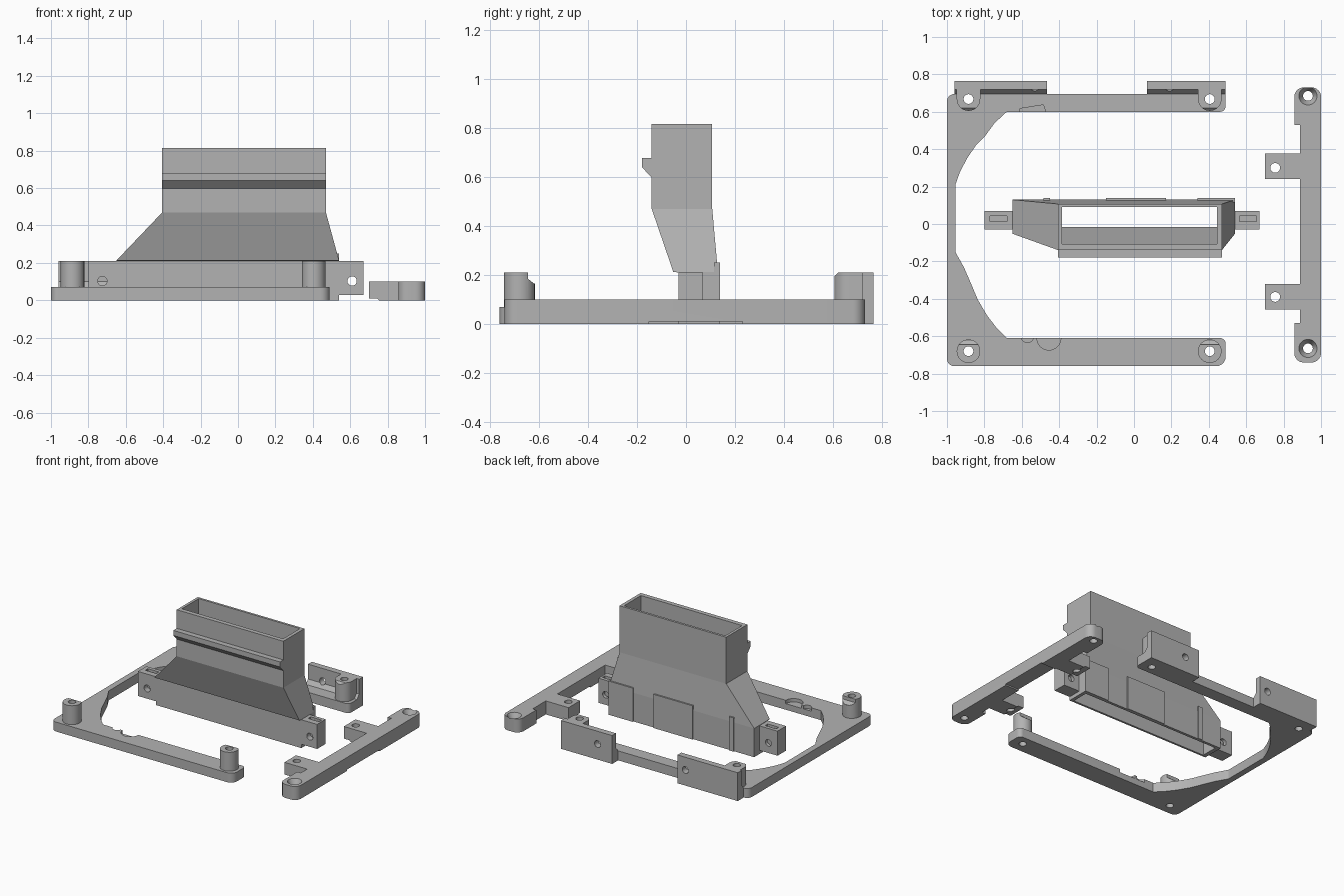
import bpy, bmesh, math
from mathutils import Vector

if "Cube" in bpy.data.objects:
    bpy.data.objects.remove(bpy.data.objects["Cube"])

grey = bpy.data.materials.new("plain grey")
grey.diffuse_color = (0.45, 0.45, 0.45, 1)
grey.use_nodes = True
grey.node_tree.nodes["Principled BSDF"].inputs["Base Color"].default_value = grey.diffuse_color


def make(name, bm):
    bmesh.ops.recalc_face_normals(bm, faces=bm.faces[:])
    me = bpy.data.meshes.new(name)
    bm.to_mesh(me)
    bm.free()
    me.materials.append(grey)
    ob = bpy.data.objects.new(name, me)
    bpy.context.collection.objects.link(ob)
    return ob


def prism(name, pts, lo, hi, axis="z"):
    """Extrude an outline along z (points x,y), x (points y,z) or y (points x,z)."""
    place = {"z": lambda a, b, h: (a, b, h), "x": lambda a, b, h: (h, a, b),
             "y": lambda a, b, h: (a, h, b)}[axis]
    bm = bmesh.new()
    low = [bm.verts.new(place(a, b, lo)) for a, b in pts]
    top = [bm.verts.new(place(a, b, hi)) for a, b in pts]
    bm.faces.new(low)
    bm.faces.new(top)
    for i in range(len(pts)):
        j = (i + 1) % len(pts)
        bm.faces.new((low[i], low[j], top[j], top[i]))
    return make(name, bm)


def box(name, x0, x1, y0, y1, z0, z1):
    return prism(name, [(x0, y0), (x1, y0), (x1, y1), (x0, y1)], z0, z1)


def rod(name, a, b, r, lo, hi, axis="z", n=32):
    ring = [(a + r * math.cos(2 * math.pi * i / n), b + r * math.sin(2 * math.pi * i / n))
            for i in range(n)]
    return prism(name, ring, lo, hi, axis)


def rounded(pts):
    """Outline of (x, y, radius) with rounded corners."""
    out = []
    for i, (x, y, r) in enumerate(pts):
        p = Vector((x, y))
        if r == 0:
            out.append((x, y))
            continue
        a = p + (Vector(pts[i - 1][:2]) - p).normalized() * r
        b = p + (Vector(pts[(i + 1) % len(pts)][:2]) - p).normalized() * r
        c = a + b - p
        for k in range(9):
            t = k / 8 * math.pi / 2
            q = c + (a - c) * math.cos(t) + (b - c) * math.sin(t)
            out.append((q.x, q.y))
    return out


def combine(ob, others, op):
    for o in others:
        m = ob.modifiers.new("join", "BOOLEAN")
        m.operation, m.solver, m.object = op, "EXACT", o
        bpy.context.view_layer.objects.active = ob
        bpy.ops.object.modifier_apply(modifier=m.name)
        bpy.data.objects.remove(o)


def finish(ob):
    bpy.ops.object.select_all(action="DESELECT")
    ob.select_set(True)
    bpy.context.view_layer.objects.active = ob
    bpy.ops.object.shade_smooth_by_angle(angle=math.radians(25))


# C-shaped base frame
frame = prism("base_frame", rounded([
    (-1, -0.76, 0.04), (0.49, -0.76, 0.05), (0.49, -0.61, 0.03), (-0.68, -0.61, 0),
    (-0.735, -0.555, 0), (-0.785, -0.49, 0), (-0.835, -0.405, 0), (-0.875, -0.31, 0),
    (-0.91, -0.23, 0), (-0.955, -0.15, 0), (-0.955, 0.21, 0), (-0.93, 0.28, 0),
    (-0.89, 0.355, 0), (-0.845, 0.42, 0), (-0.80, 0.465, 0), (-0.745, 0.54, 0),
    (-0.68, 0.60, 0), (0.49, 0.60, 0.03), (0.49, 0.695, 0), (-1, 0.695, 0.04)]), 0, 0.07)

# Back plates with a sloped foot, and the corner posts
adds = []
for x0, x1 in ((-0.96, -0.465), (0.07, 0.49)):
    adds.append(prism("plate", [(0.68, 0), (0.765, 0), (0.765, 0.21), (0.72, 0.21),
                                (0.72, 0.10), (0.69, 0.065)], x0, x1, "x"))
for x in (-0.885, 0.405):
    front_post = rod("post", x, -0.68, 0.063, 0.03, 0.21)
    combine(front_post, [prism("notch", [(-0.645, 0.3), (-0.645, 0.185), (-0.62, 0.165),
                                         (-0.5, 0.165), (-0.5, 0.3)], x - 0.1, x + 0.1, "x")],
            "DIFFERENCE")
    back_post = rod("post", x, 0.668, 0.063, 0.03, 0.21)
    combine(back_post, [box("web", x - 0.063, x + 0.063, 0.668, 0.74, 0.03, 0.21)], "UNION")
    combine(back_post, [prism("chamfer", [(0.59, 0.18), (0.63, 0.22), (0.59, 0.22)],
                              x - 0.1, x + 0.1, "x")], "DIFFERENCE")
    adds += [front_post, back_post]
combine(frame, adds, "UNION")

# Screw holes and shallow recesses in the frame
cuts = [rod("hole", x, y, 0.026, -0.1, 0.3) for x in (-0.885, 0.405) for y in (-0.68, 0.668)]
cuts += [rod("hole", x, 0.115, 0.025, 0.6, 0.9, "y") for x in (-0.53, 0.19)]
cuts += [rod("recess", -0.455, -0.61, 0.064, 0.045, 0.1),
         rod("recess", -0.57, -0.60, 0.034, 0.045, 0.1),
         prism("recess", [(-0.61, 0.58), (-0.61, 0.617), (-0.485, 0.637), (-0.465, 0.58)],
               0.045, 0.1)]
combine(frame, cuts, "DIFFERENCE")
finish(frame)

# Separate side bracket with two tabs
bracket = prism("side_bracket", rounded([
    (1, -0.74, 0.05), (1, 0.73, 0.05), (0.857, 0.73, 0.05), (0.857, 0.53, 0),
    (0.887, 0.53, 0), (0.887, -0.53, 0), (0.857, -0.53, 0), (0.857, -0.74, 0.05)]), 0, 0.1)
combine(bracket, [prism("tab", [(0.70, 0.01), (0.745, 0.01), (0.755, 0), (0.9, 0),
                                (0.9, 0.1), (0.70, 0.1)], y - 0.068, y + 0.068, "y")
                  for y in (0.308, -0.388)], "UNION")
cuts = [rod("hole", 0.755, y, 0.026, -0.1, 0.2) for y in (0.30, -0.39)]
cuts.append(box("relief", 0.8, 1.1, -0.15, 0.23, -0.1, 0.01))
for y in (0.685, -0.665):
    cuts.append(rod("hole", 0.93, y, 0.026, -0.1, 0.2))
    bm = bmesh.new()
    bmesh.ops.create_cone(bm, cap_ends=True, segments=32, radius1=0.02, radius2=0.05, depth=0.06)
    bmesh.ops.translate(bm, vec=(0.93, y, 0.073), verts=bm.verts[:])
    cuts.append(make("countersink", bm))
combine(bracket, cuts, "DIFFERENCE")
finish(bracket)

# Hollow duct: rectangular rings (x0, x1, y0, y1, z) up the outside, then down the inside
rings = [(-0.65, 0.54, -0.03, 0.13, 0), (-0.65, 0.54, -0.03, 0.13, 0.21),
         (-0.65, 0.54, -0.052, 0.13, 0.213), (-0.405, 0.47, -0.14, 0.107, 0.47),
         (-0.405, 0.47, -0.14, 0.107, 0.815), (-0.385, 0.445, -0.107, 0.09, 0.815),
         (-0.385, 0.445, -0.107, 0.09, 0.47), (-0.62, 0.515, -0.015, 0.11, 0.21),
         (-0.62, 0.515, -0.015, 0.11, 0)]
bm = bmesh.new()
loops = [[bm.verts.new(p) for p in ((a, c, z), (b, c, z), (b, d, z), (a, d, z))]
         for a, b, c, d, z in rings]
for i in range(len(loops)):
    lo, hi = loops[i - 1], loops[i]
    for k in range(4):
        j = (k + 1) % 4
        bm.faces.new((lo[k], lo[j], hi[j], hi[k]))
make("duct", bm)

# Clip rail on the front of the duct
prism("clip_rail", [(-0.138, 0.595), (-0.18, 0.64), (-0.18, 0.677), (-0.138, 0.677)],
      -0.405, 0.47, "x")

# Raised pads on the back of the duct
for name, x0, x1 in (("back_pad_middle", -0.15, 0.17), ("back_pad_side", 0.34, 0.54),
                     ("back_rib", -0.485, -0.45)):
    box(name, x0, x1, 0.115, 0.138, 0.0, 0.25)

# Mounting ears with a nut slot and a screw hole
for name, x0, x1, cx in (("left_ear", -0.80, -0.645, -0.725), ("right_ear", 0.535, 0.67, 0.61)):
    ear = box(name, x0, x1, -0.03, 0.07, 0.028, 0.21)
    combine(ear, [rod("hole", cx, 0.103, 0.025, -0.2, 0.2, "y"),
                  box("slot", cx - 0.045, cx + 0.045, 0.014, 0.044, 0.06, 0.3)], "DIFFERENCE")
    finish(ear)
